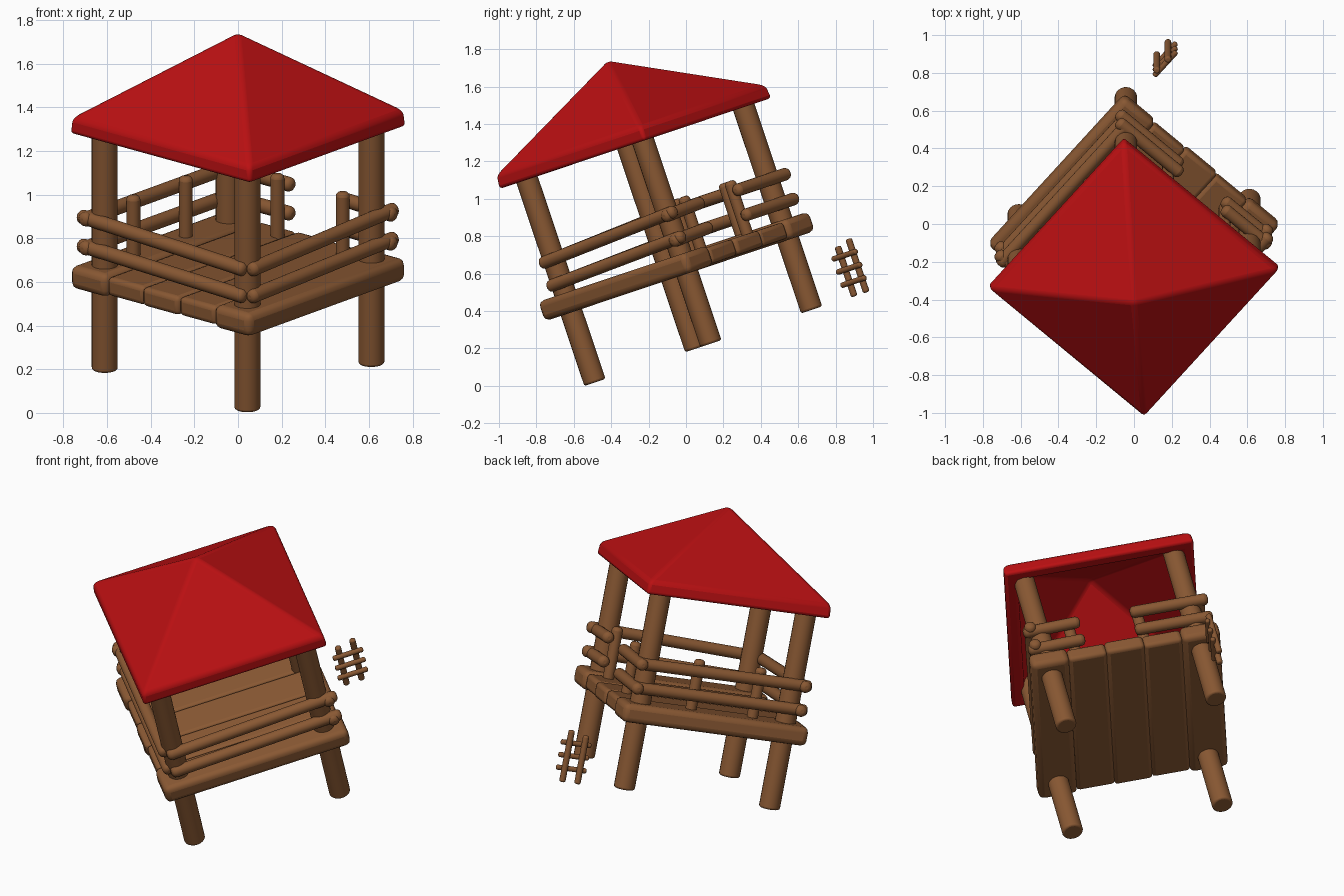
import bpy, bmesh, math
from mathutils import Matrix, Vector

cube = bpy.data.objects.get("Cube")
if cube:
    bpy.data.objects.remove(cube, do_unlink=True)


def material(name, rgb):
    m = bpy.data.materials.new(name)
    m.use_nodes = True
    m.diffuse_color = (*rgb, 1)
    m.node_tree.nodes["Principled BSDF"].inputs["Base Color"].default_value = (*rgb, 1)
    return m


WOOD = material("brown wood", (0.25, 0.098, 0.033))
RED = material("red roof", (0.49, 0.005, 0.006))

# The whole hut is turned on its corner and leans forward
FRAME = (Matrix.Rotation(math.radians(18.5), 4, "X")
         @ Matrix.Translation((0, 0.155, 0))
         @ Matrix.Rotation(math.radians(49), 4, "Z"))


def finish(bm, name, mat, bevel, local=Matrix(), segments=3):
    bmesh.ops.recalc_face_normals(bm, faces=bm.faces)
    mesh = bpy.data.meshes.new(name)
    bm.to_mesh(mesh)
    bm.free()
    mesh.materials.append(mat)
    obj = bpy.data.objects.new(name, mesh)
    bpy.context.collection.objects.link(obj)
    obj.matrix_world = FRAME @ local
    mod = obj.modifiers.new("soft edges", "BEVEL")
    mod.width = bevel
    mod.segments = segments
    mod.limit_method = "ANGLE"
    mod.angle_limit = math.radians(32)
    for o in bpy.context.selected_objects:
        o.select_set(False)
    obj.select_set(True)
    bpy.context.view_layer.objects.active = obj
    bpy.ops.object.shade_smooth_by_angle(angle=math.radians(40))
    return obj


def log(name, a, b, radius, rounding):
    """Round log with softened ends, from point a to point b."""
    a, b = Vector(a), Vector(b)
    bm = bmesh.new()
    bmesh.ops.create_cone(bm, cap_ends=True, segments=20, radius1=radius,
                          radius2=radius, depth=(b - a).length)
    turn = (b - a).to_track_quat("Z", "Y").to_matrix().to_4x4()
    finish(bm, name, WOOD, rounding, Matrix.Translation((a + b) / 2) @ turn)


# Corner posts
POST = 0.433
for sx, sy, label in ((-1, -1, "front"), (1, -1, "left"), (1, 1, "back"), (-1, 1, "right")):
    log(label + "_post", (sx * POST, sy * POST, 0.172), (sx * POST, sy * POST, 1.4), 0.06, 0.012)

# Floor planks, the outer two a little thicker
HALF, COUNT = 0.545, 5
width = 2 * HALF / COUNT
for i in range(COUNT):
    outer = i in (0, COUNT - 1)
    thick = 0.11 if outer else 0.09
    length = 2 * HALF + (0.01 if outer else -0.015 * (i % 2))
    bm = bmesh.new()
    bmesh.ops.create_cube(bm, size=1)
    bmesh.ops.scale(bm, vec=(length, width + 0.004, thick), verts=bm.verts)
    finish(bm, f"floor_plank_{i + 1}", WOOD, 0.032 if outer else 0.022,
           Matrix.Translation((0, -HALF + width * (i + 0.5), 0.622)))

# Railings: two rails on each closed side, split around the entrance
OUT, R = 0.487, 0.034
for level, low, high in (("lower", 0.735, 0.765), ("upper", 0.865, 0.905)):
    log(level + "_rail_front_right", (-OUT, -0.47, low), (-OUT, 0.54, high), R, 0.024)
    log(level + "_rail_front_left", (-0.48, -OUT, low), (0.54, -OUT, high), R, 0.024)
    log(level + "_rail_back_right", (-0.53, OUT, high), (0.51, OUT, high), R, 0.024)
    log(level + "_rail_entrance_left", (OUT, -0.53, high - 0.01), (OUT, -0.2, high), R, 0.024)
    log(level + "_rail_entrance_right", (OUT, 0.09, high), (OUT, 0.54, high), R, 0.024)

# Short balusters on the two back sides
for i, (x, y) in enumerate(((-0.236, 0.43), (0.13, 0.43), (0.43, -0.262), (0.43, 0.135))):
    log(f"baluster_{i + 1}", (x, y, 0.64), (x, y, 0.965), 0.032, 0.02)

# Hollow pyramid roof with a flat rim
bm = bmesh.new()


def ring(half, z):
    return [bm.verts.new((sx * half, sy * half, z))
            for sx, sy in ((-1, -1), (1, -1), (1, 1), (-1, 1))]


apex, inner_apex = bm.verts.new((0, 0, 1.785)), bm.verts.new((0, 0, 1.68))
loops = [ring(0.542, 1.39), ring(0.548, 1.315), ring(0.475, 1.315), ring(0.465, 1.36)]
for i in range(4):
    j = (i + 1) % 4
    bm.faces.new((apex, loops[0][i], loops[0][j]))
    bm.faces.new((inner_apex, loops[-1][j], loops[-1][i]))
    for upper, lower in zip(loops, loops[1:]):
        bm.faces.new((upper[i], lower[i], lower[j], upper[j]))
finish(bm, "roof", RED, 0.018)

# Small loose ladder behind the entrance
LX, LY = 0.766, 0.467
for side, x, top in (("left", LX - 0.045, 0.45), ("right", LX + 0.045, 0.47)):
    log("ladder_" + side + "_rail", (x, LY, 0.168), (x, LY, top), 0.018, 0.01)
for i in range(3):
    z = 0.245 + i * 0.074
    log(f"ladder_rung_{i + 1}", (LX - 0.09, LY - 0.02, z), (LX + 0.09, LY - 0.02, z), 0.015, 0.009)
